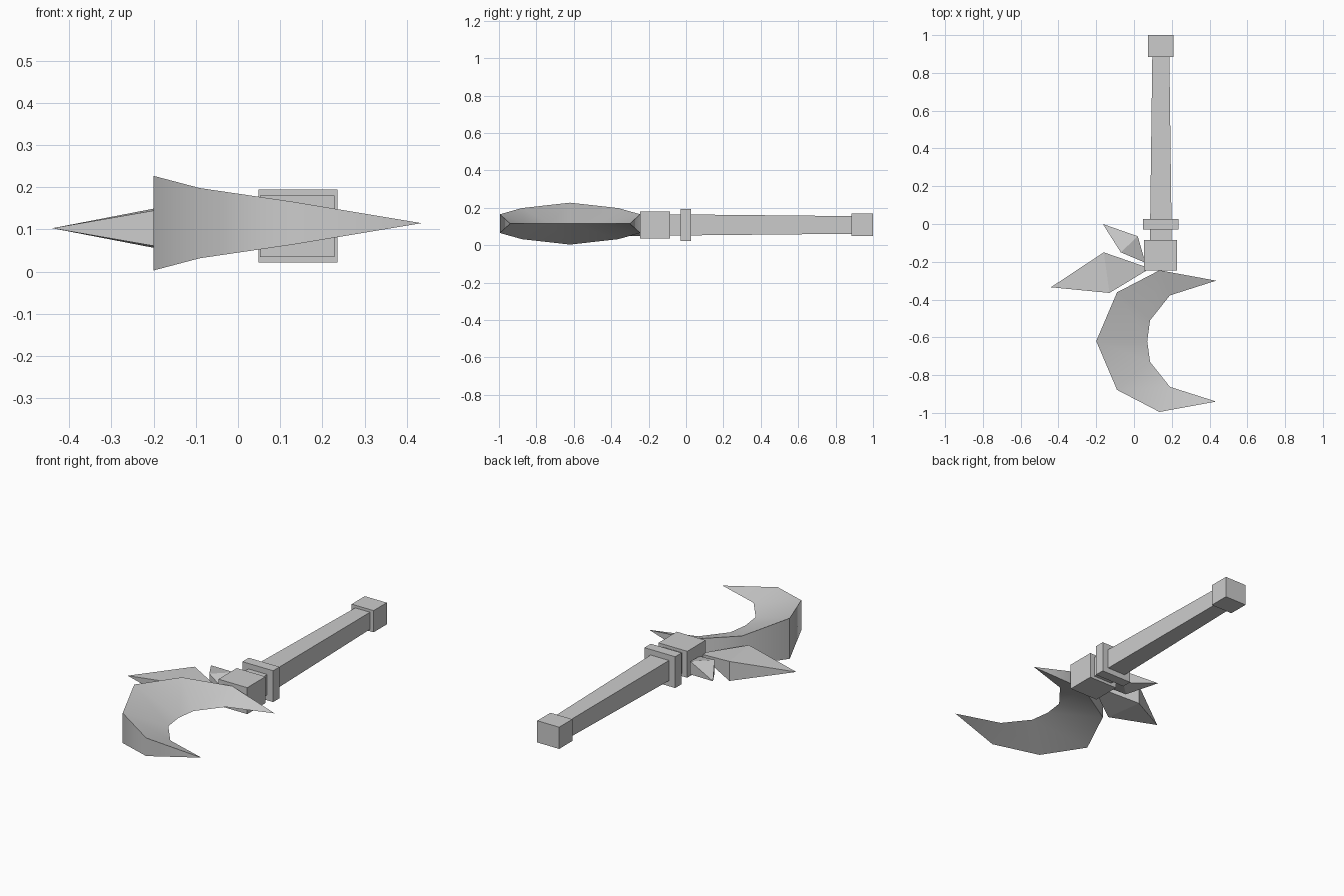
import bpy, bmesh, math
from mathutils import Vector

cube = bpy.data.objects.get("Cube")
if cube:
    bpy.data.objects.remove(cube)

grey = bpy.data.materials.new("plain grey")
grey.use_nodes = True
colour = (0.6, 0.6, 0.6, 1)
grey.diffuse_color = colour
grey.node_tree.nodes["Principled BSDF"].inputs["Base Color"].default_value = colour

AXIS_X, AXIS_Z = 0.142, 0.108   # centre line of the shaft
BLADE_Z = 0.115


def finish(name, bm, smooth=False):
    bmesh.ops.recalc_face_normals(bm, faces=bm.faces)
    mesh = bpy.data.meshes.new(name)
    bm.to_mesh(mesh)
    bm.free()
    obj = bpy.data.objects.new(name, mesh)
    bpy.context.collection.objects.link(obj)
    mesh.materials.append(grey)
    if smooth:
        bpy.ops.object.select_all(action='DESELECT')
        obj.select_set(True)
        bpy.context.view_layer.objects.active = obj
        bpy.ops.object.shade_smooth_by_angle(angle=math.radians(45))


def bar(name, y0, y1, size0, size1=None, x=AXIS_X, z=AXIS_Z):
    """Square bar along y, with (width, height) at each end."""
    bm = bmesh.new()
    bmesh.ops.create_cube(bm, size=1)
    for v in bm.verts:
        w, h = (size1 or size0) if v.co.y > 0 else size0
        v.co = (x + v.co.x * w, y1 if v.co.y > 0 else y0, z + v.co.z * h)
    finish(name, bm)


def spike(name, tip, side_a, side_b, root, half, z):
    """Two points joined by an upright rectangle."""
    bm = bmesh.new()
    ends = [bm.verts.new((*p, z)) for p in (tip, root)]
    ring = [bm.verts.new((*p, z + s * half))
            for p, s in ((side_a, 1), (side_b, 1), (side_b, -1), (side_a, -1))]
    for end in ends:
        for i in range(4):
            bm.faces.new((end, ring[i], ring[(i + 1) % 4]))
    finish(name, bm)


# Shaft, pommel, collar and head block
bar("handle", -0.10, 0.90, (0.116, 0.114), (0.090, 0.094))
bar("pommel", 0.885, 1.0, (0.134, 0.12), z=0.11)
bar("collar", -0.03, 0.026, (0.188, 0.173))
bar("head_block", -0.245, -0.085, (0.176, 0.146), x=0.14)

# Spikes on the right side of the head
spike("large_spike", (-0.44, -0.335), (-0.16, -0.15), (-0.13, -0.365),
      (0.085, -0.235), 0.054, 0.103)
spike("small_spike", (-0.165, 0.0), (0.02, -0.065), (-0.07, -0.15),
      (0.06, -0.205), 0.036, 0.106)

# Crescent blade: thick outer wall, sharp inner edge, pointed ends
MID_Y = -0.62
outer_half = [(0.135, 0.375, 0.05), (-0.09, 0.258, 0.083)]
inner_half = [(0.19, 0.242), (0.085, 0.11)]
outer = ([(x, MID_Y + d, h) for x, d, h in outer_half] + [(-0.20, MID_Y, 0.112)]
         + [(x, MID_Y - d, h) for x, d, h in reversed(outer_half)])
inner = ([(x, MID_Y + d) for x, d in inner_half] + [(0.07, MID_Y)]
         + [(x, MID_Y - d) for x, d in reversed(inner_half)])

bm = bmesh.new()
tips = [bm.verts.new((0.435, MID_Y + s * 0.32, BLADE_Z)) for s in (1, -1)]
top = [bm.verts.new((x, y, BLADE_Z + h)) for x, y, h in outer]
low = [bm.verts.new((x, y, BLADE_Z - h)) for x, y, h in outer]
edge = [bm.verts.new((x, y, BLADE_Z)) for x, y in inner]
for a, b in ((top, low), (top, edge), (low, edge)):
    for i in range(len(a) - 1):
        bm.faces.new((a[i], a[i + 1], b[i + 1], b[i]))
    for tip, i in zip(tips, (0, -1)):
        bm.faces.new((tip, a[i], b[i]))
finish("crescent_blade", bm, smooth=True)
